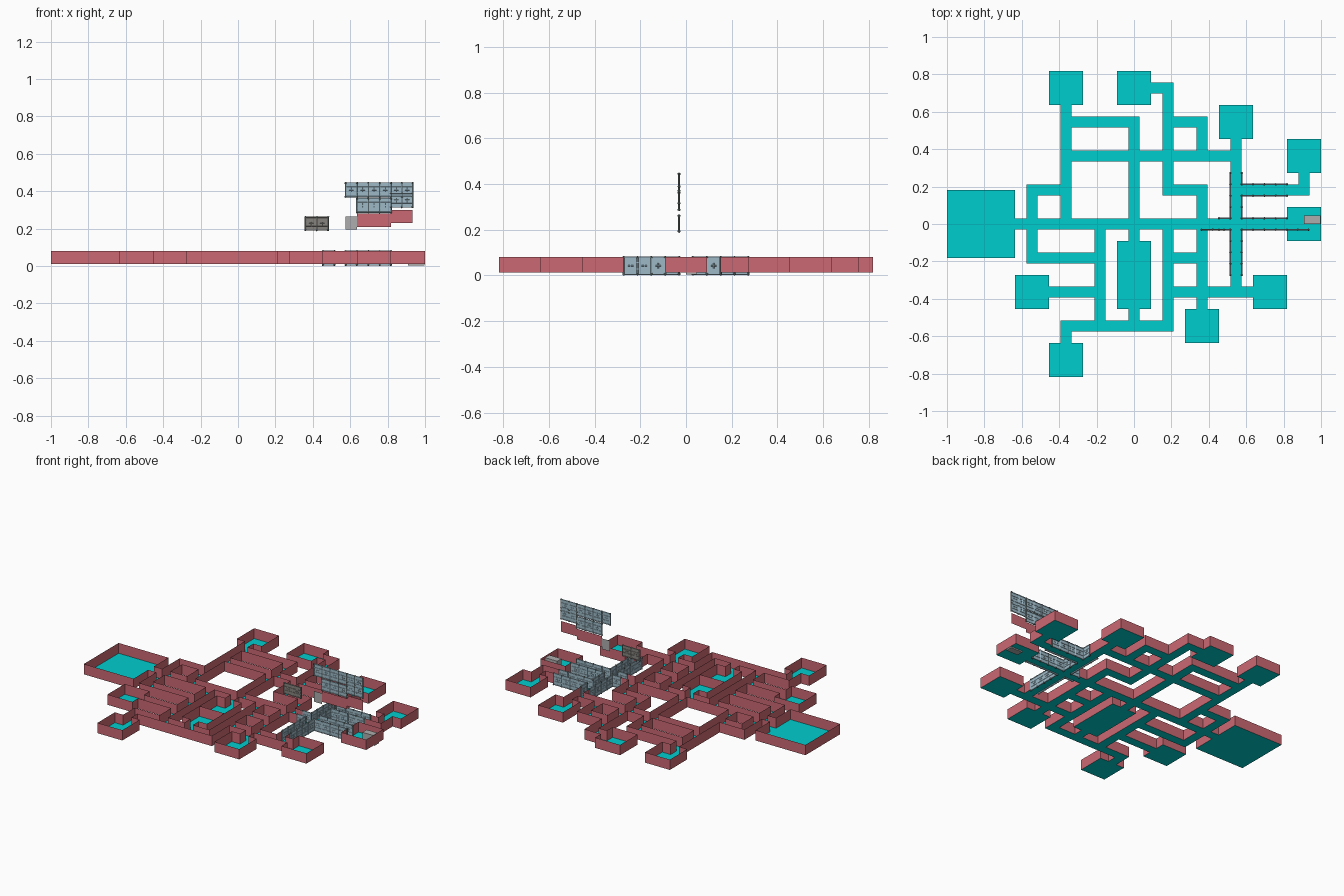
import bpy, bmesh
from mathutils import Vector, Matrix

if "Cube" in bpy.data.objects:
    bpy.data.objects.remove(bpy.data.objects["Cube"], do_unlink=True)

C = 2 / 33            # corridor width, the layout unit
FLOOR, TOP = 0.012, 0.08


def material(name, color):
    m = bpy.data.materials.new(name)
    m.use_nodes = True
    m.diffuse_color = (*color, 1)
    m.node_tree.nodes["Principled BSDF"].inputs["Base Color"].default_value = (*color, 1)
    return m


CYAN = material("cyan_floor", (0.0, 0.61, 0.61))
RED = material("red_wall", (0.60, 0.14, 0.17))
BLUE = material("blue_grey_panel", (0.34, 0.49, 0.57))
KNOB = material("dark_grey_knob", (0.16, 0.21, 0.20))
BROWN = material("warm_grey_panel", (0.24, 0.23, 0.21))
GREY = material("light_grey", (0.42, 0.42, 0.42))


def finish(name, bm, *mats):
    me = bpy.data.meshes.new(name)
    bm.to_mesh(me)
    bm.free()
    for m in mats:
        me.materials.append(m)
    ob = bpy.data.objects.new(name, me)
    bpy.context.collection.objects.link(ob)
    return ob


def box(bm, lo, hi):
    lo, hi = Vector(lo), Vector(hi)
    mat = Matrix.Translation((lo + hi) / 2) @ Matrix.Diagonal((*(hi - lo), 1))
    bmesh.ops.create_cube(bm, size=1, matrix=mat)


def pipe(bm, a, b, r=0.004):
    a, b = Vector(a), Vector(b)
    rot = (b - a).to_track_quat("Z", "Y").to_matrix().to_4x4()
    bmesh.ops.create_cone(bm, cap_ends=True, segments=6, radius1=r, radius2=r,
                          depth=(b - a).length, matrix=Matrix.Translation((a + b) / 2) @ rot)


# Layout: rooms by centre, corridors by centre-line ends
ROOMS = [(-6, 12), (0, 12), (9, 9), (15, 6), (15, 0), (12, -6), (6, -9),
         (-6, -12), (-9, -6), (0, -3), (0, -6)]
ACROSS = [(12, 1, 3), (9, -6, 0), (9, 3, 6), (6, -6, 9), (3, -9, -6), (3, 3, 6), (3, 9, 15),
          (0, -10, 14), (-3, -9, -3), (-3, 3, 6), (-6, -8, -3), (-6, 3, 11), (-9, -6, 3)]
ALONG = [(-9, -3, 3), (-6, 0, 11), (-6, -11, -9), (-3, -9, 0), (0, -2, 9), (0, -9, -7),
         (3, 3, 12), (3, -9, 0), (6, 6, 9), (6, -8, 3), (9, -6, 8), (15, 3, 5)]
# Pipework wall runs: fixed line, start, end
PIPES_X = [(0.5, 7.5, 8.5), (0.5, 9.5, 13.5), (-0.5, 7.5, 8.5), (-0.5, 9.5, 13.5),
           (2.5, 9.5, 13.5), (3.5, 9.5, 13.5)]
PIPES_Y = [(8.5, 0.5, 4.5), (8.5, -4.5, -0.5), (9.5, 3.5, 4.5), (9.5, 0.5, 2.5),
           (9.5, -4.5, -0.5)]

rects = [(-16.5, -3, -10.5, 3)]
rects += [(x - 1.5, y - 1.5, x + 1.5, y + 1.5) for x, y in ROOMS]
rects += [(a - .5, y - .5, b + .5, y + .5) for y, a, b in ACROSS]
rects += [(x - .5, a - .5, x + .5, b + .5) for x, a, b in ALONG]
cells = set()
for x0, y0, x1, y1 in rects:
    cells |= {(i, j) for i in range(int(2 * x0), int(2 * x1))
              for j in range(int(2 * y0), int(2 * y1))}

# Floor: one joined sheet of half-unit tiles
bm = bmesh.new()
for i, j in sorted(cells):
    bm.faces.new([bm.verts.new(((i + u) * C / 2, (j + v) * C / 2, FLOOR))
                  for u, v in ((0, 0), (1, 0), (1, 1), (0, 1))])
bmesh.ops.remove_doubles(bm, verts=bm.verts, dist=0.001)
borders = [(e.verts[0].co.copy(), e.verts[1].co.copy()) for e in bm.edges if e.is_boundary]
finish("floor", bm, CYAN)


def has_pipes(mid):
    x, y = mid.x / C, mid.y / C
    return (any(abs(y - k) < .1 and a < x < b for k, a, b in PIPES_X)
            or any(abs(x - k) < .1 and a < y < b for k, a, b in PIPES_Y))


# Plain walls: sheets raised on the floor outline
bm = bmesh.new()


def sheet(bm, a, b, z0, z1):
    bm.faces.new([bm.verts.new((p[0], p[1], z)) for p, z in
                  ((a, z0), (b, z0), (b, z1), (a, z1))])


for a, b in borders:
    if not has_pipes((a + b) / 2):
        sheet(bm, a, b, FLOOR, TOP)
sheet(bm, (-1.5 * C, -4.5 * C), (1.5 * C, -4.5 * C), FLOOR, TOP)
bmesh.ops.remove_doubles(bm, verts=bm.verts, dist=0.001)
bmesh.ops.dissolve_limit(bm, angle_limit=0.01, verts=bm.verts, edges=bm.edges)
finish("walls", bm, RED)


def pipe_wall(name, start, end, z, mat, height=0.085):
    """Thin panel with posts, rails and round knobs."""
    s, e = Vector((*start, 0)) * C, Vector((*end, 0)) * C
    d = (e - s).normalized()
    side = Vector((-d.y, d.x, 0)) * 0.002
    bm = bmesh.new()
    lo, hi = z + 0.006, z + height - 0.006
    box(bm, s - side + Vector((0, 0, lo)), e + side + Vector((0, 0, hi)))
    up = Vector((0, 0, 1))
    mid = (lo + hi) / 2
    for h in (lo, lo + 0.022, hi - 0.022, hi):
        pipe(bm, s + up * h, e + up * h)
    n = round((e - s).length / C)
    for k in range(2 * n + 1):
        p = s.lerp(e, k / (2 * n))
        if k % 2 == 0:
            pipe(bm, p + up * lo, p + up * hi, 0.005)
        else:
            pipe(bm, p + up * (mid - 0.015), p + up * (mid + 0.015))
            pipe(bm, p - d * 0.012 + up * mid, p + d * 0.012 + up * mid)
    body = len(bm.faces)
    for k in range(n + 1):
        for h in (lo, hi):
            bmesh.ops.create_icosphere(bm, subdivisions=1, radius=0.007,
                                       matrix=Matrix.Translation(s.lerp(e, k / n) + up * h))
    bm.faces.ensure_lookup_table()
    for f in bm.faces[body:]:
        f.material_index = 1
    finish(name, bm, mat, KNOB)


# Standing pipework walls
for n, (y, a, b) in enumerate(PIPES_X):
    pipe_wall(f"pipe_wall_across_{n}", (a, y), (b, y), 0, BLUE)
for n, (x, a, b) in enumerate(PIPES_Y):
    pipe_wall(f"pipe_wall_along_{n}", (x, a), (x, b), 0, BLUE)

# Raised spare panels, all on one plane
for n, (a, b, z) in enumerate([(9.5, 10.5, .365), (10.5, 13.5, .365), (13.5, 15.4, .365),
                               (10.5, 13.5, .282), (13.5, 15.4, .31)]):
    pipe_wall(f"raised_pipe_panel_{n}", (a, -.5), (b, -.5), z, BLUE)
pipe_wall("raised_grate", (5.95, -.5), (7.95, -.5), 0.187, BROWN, 0.08)
for name, a, b, z, mat in [("raised_long_wall", 10.5, 13.5, .21, RED),
                           ("raised_short_wall", 13.5, 15.4, .23, RED),
                           ("raised_grey_wall", 9.5, 10.5, .195, GREY)]:
    bm = bmesh.new()
    sheet(bm, (a * C, -C / 2), (b * C, -C / 2), z, z + 0.07)
    finish(name, bm, mat)

# Storage block in the end room
bm = bmesh.new()
box(bm, (0.91, 0, 0.004), (0.998, 0.045, 0.07))
finish("storage_block", bm, GREY)
